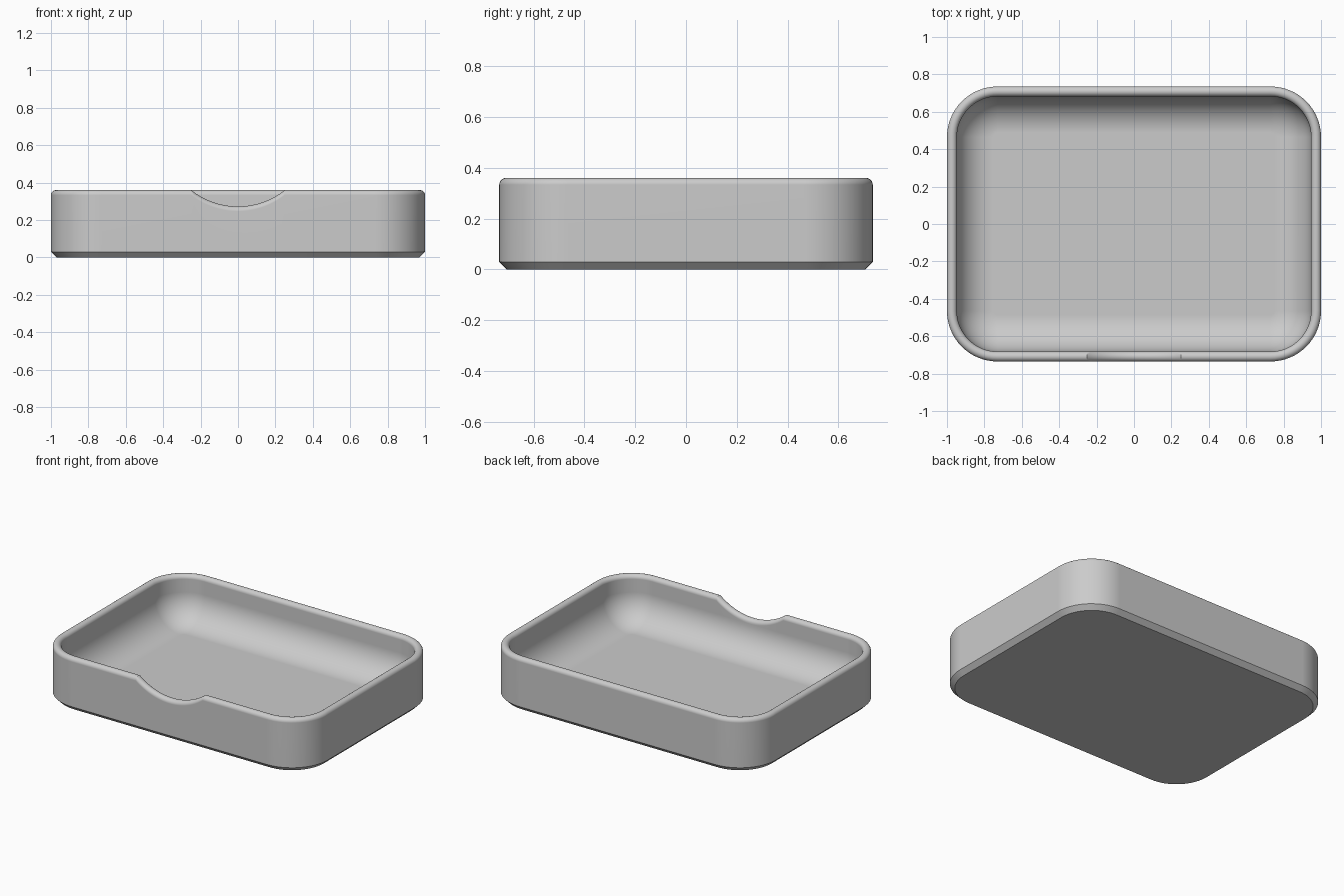
import bpy, bmesh
from math import sin, cos, pi, sqrt

cube = bpy.data.objects.get("Cube")
if cube:
    bpy.data.objects.remove(cube)

HALF_X, HALF_Y, HEIGHT = 1.0, 0.735, 0.36
CORNER, WALL, CHAMFER = 0.27, 0.053, 0.03
FLOOR, FILLET = 0.05, 0.195
NOTCH_HALF, NOTCH_DEPTH = 0.25, 0.087
CORNER_STEPS, NOTCH_STEPS = 16, 32
RIM = WALL / 2
NOTCH_R = (NOTCH_HALF ** 2 + NOTCH_DEPTH ** 2) / (2 * NOTCH_DEPTH)


def outline(inset):
    """Rounded rectangle, anticlockwise, with extra points along the front notch."""
    r = CORNER - inset
    cx, cy = HALF_X - CORNER, HALF_Y - CORNER
    pts = []
    for k, (sx, sy) in enumerate([(1, 1), (-1, 1), (-1, -1), (1, -1)]):
        for i in range(CORNER_STEPS + 1):
            a = (k + i / CORNER_STEPS) * pi / 2
            pts.append((sx * cx + r * cos(a), sy * cy + r * sin(a), 0))
        if k == 2:
            for i in range(NOTCH_STEPS + 1):
                x = NOTCH_HALF * (2 * i / NOTCH_STEPS - 1)
                drop = sqrt(NOTCH_R ** 2 - x * x) - (NOTCH_R - NOTCH_DEPTH)
                pts.append((x, inset - HALF_Y, max(drop, 0)))
    return pts


# Wall section as (inset, height, follows the notch), from the underside to the floor
section = [(CHAMFER, 0, False), (0, CHAMFER, False)]
for i in range(13):
    a = pi * i / 12
    section.append((RIM - RIM * cos(a), HEIGHT - RIM + RIM * sin(a), True))
for i in range(17):
    a = pi / 2 * i / 16
    section.append((WALL + FILLET * (1 - cos(a)),
                    FLOOR + FILLET * (1 - sin(a)), False))

# Tray body swept around the outline
bm = bmesh.new()
rings = [[bm.verts.new((x, y, z - (drop if rim else 0)))
          for x, y, drop in outline(inset)] for inset, z, rim in section]
for low, high in zip(rings, rings[1:]):
    n = len(low)
    for i in range(n):
        j = (i + 1) % n
        bm.faces.new((low[i], low[j], high[j], high[i]))
bm.faces.new(rings[0][::-1])
bm.faces.new(rings[-1])
mesh = bpy.data.meshes.new("tray")
bm.to_mesh(mesh)
bm.free()

tray = bpy.data.objects.new("tray", mesh)
bpy.context.collection.objects.link(tray)

# Single plain grey
grey = bpy.data.materials.new("light grey")
grey.use_nodes = True
colour = (0.6, 0.6, 0.6, 1)
grey.diffuse_color = colour
grey.node_tree.nodes["Principled BSDF"].inputs["Base Color"].default_value = colour
mesh.materials.append(grey)

# Smooth curves, crisp chamfer and notch ends
bpy.ops.object.select_all(action="DESELECT")
tray.select_set(True)
bpy.context.view_layer.objects.active = tray
bpy.ops.object.shade_smooth_by_angle(angle=pi / 6)
weighted = tray.modifiers.new("weighted_normals", "WEIGHTED_NORMAL")
weighted.keep_sharp = True
